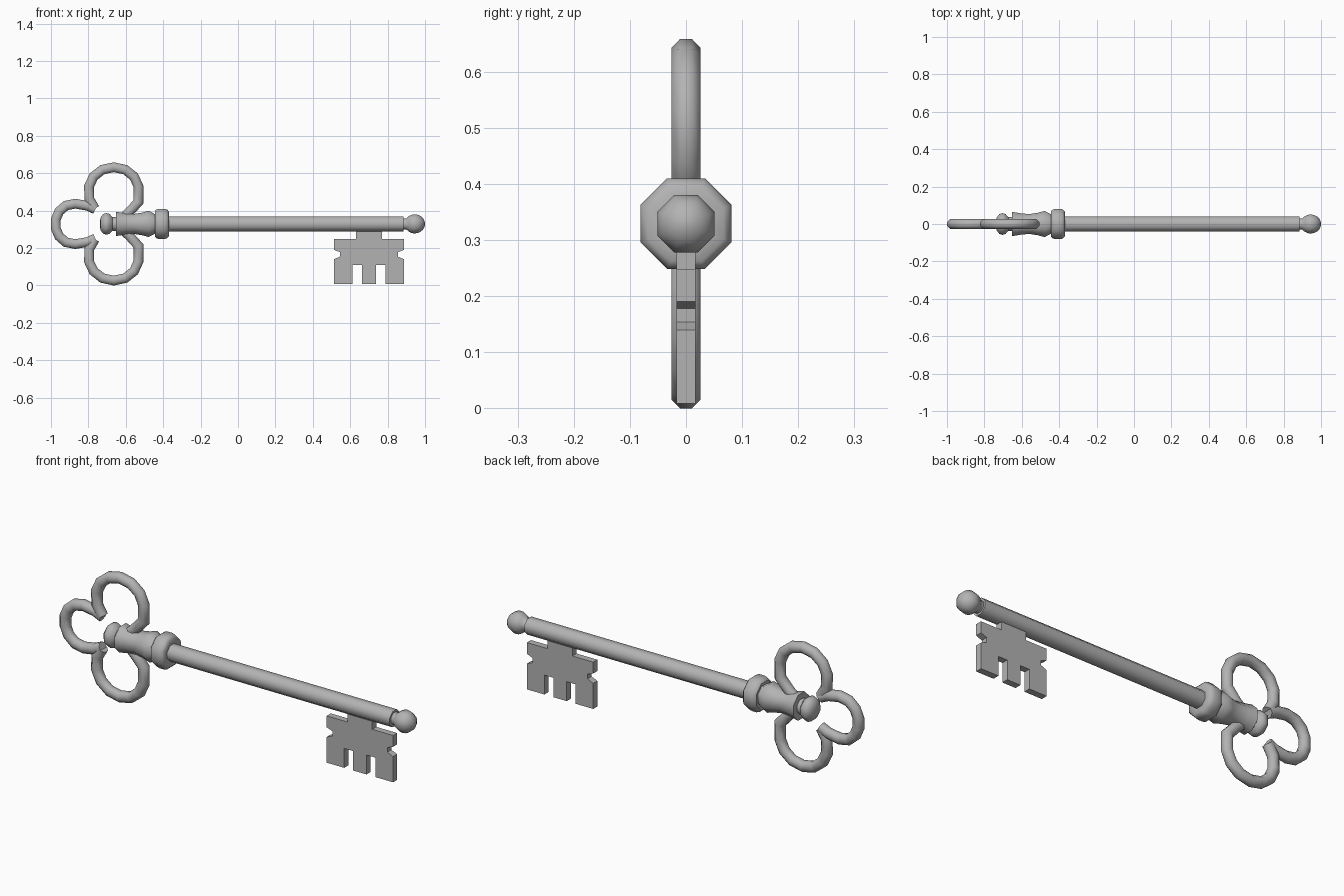
import bpy, bmesh, math
from mathutils import Vector

if "Cube" in bpy.data.objects:
    bpy.data.objects.remove(bpy.data.objects["Cube"])

AXIS_Z = 0.329
SIDES = 8
metal = bpy.data.materials.new("dark_grey_metal")
metal.diffuse_color = (0.45, 0.45, 0.45, 1)
metal.use_nodes = True
metal.node_tree.nodes["Principled BSDF"].inputs["Base Color"].default_value = metal.diffuse_color


def finish(name, bm, angle=None):
    bmesh.ops.recalc_face_normals(bm, faces=bm.faces)
    me = bpy.data.meshes.new(name)
    bm.to_mesh(me)
    bm.free()
    me.materials.append(metal)
    ob = bpy.data.objects.new(name, me)
    bpy.context.collection.objects.link(ob)
    if angle:
        bpy.ops.object.select_all(action='DESELECT')
        ob.select_set(True)
        bpy.context.view_layer.objects.active = ob
        bpy.ops.object.shade_smooth_by_angle(angle=math.radians(angle))
    return ob


def skin(name, rings):
    """Join rings of points into a capped tube."""
    bm = bmesh.new()
    loops = [[bm.verts.new(p) for p in ring] for ring in rings]
    for a, b in zip(loops, loops[1:]):
        for i in range(SIDES):
            j = (i + 1) % SIDES
            bm.faces.new((a[i], a[j], b[j], b[i]))
    bm.faces.new(loops[0])
    bm.faces.new(loops[-1])
    return finish(name, bm, 50)


def octagon(r):
    """Octagon with flats at distance r."""
    R = r / math.cos(math.pi / SIDES)
    return [(R * math.cos((i + .5) * math.tau / SIDES),
             R * math.sin((i + .5) * math.tau / SIDES)) for i in range(SIDES)]


def lathe(name, profile):
    """Turn an (x, radius) profile about the key's long axis."""
    return skin(name, [[(x, u, AXIS_Z + v) for u, v in octagon(r)] for x, r in profile])


def tube(name, path, r):
    """Sweep an octagon along an (x, z) path in the key's plane."""
    pts = [Vector(p) for p in path]
    rings = []
    for i, p in enumerate(pts):
        d0 = (p - pts[max(i - 1, 0)]).normalized() if i else (pts[1] - p).normalized()
        d1 = (pts[i + 1] - p).normalized() if i < len(pts) - 1 else d0
        t = (d0 + d1).normalized()
        n = Vector((-t.y, t.x)) / max(t.dot(d0), .5)
        rings.append([(p.x + n.x * u, v, p.y + n.y * u) for u, v in octagon(r)])
    return skin(name, rings)


# Turned parts along the shaft
lathe("shaft", [(-0.38, 0.04), (0.885, 0.04)])
ball = [(0.945 - 0.055 * math.cos(a), 0.051 * math.sin(a))
        for a in [math.radians(d) for d in (35, 55, 75, 90, 108, 126, 144, 162, 175)]]
lathe("tip_ball", [(0.88, 0.03)] + ball)
lathe("collar", [(-0.44, 0.045), (-0.445, 0.068), (-0.436, 0.077), (-0.42, 0.081),
                 (-0.394, 0.081), (-0.379, 0.077), (-0.37, 0.067), (-0.372, 0.04)])
lathe("bow_neck", [(-0.43, 0.045), (-0.478, 0.07), (-0.515, 0.06),
                   (-0.56, 0.053), (-0.605, 0.057), (-0.652, 0.065), (-0.653, 0.036)])
lathe("bow_neck_ring", [(-0.64, 0.037), (-0.672, 0.037)])
lathe("bow_knob", [(-0.665, 0.03), (-0.673, 0.037), (-0.686, 0.053), (-0.703, 0.058),
                   (-0.72, 0.053), (-0.734, 0.035), (-0.739, 0.012)])

# Trefoil bow: two mirrored side lobes and one end lobe
side = [(-0.765, 0.082), (-0.795, 0.133), (-0.797, 0.2), (-0.772, 0.253), (-0.725, 0.29),
        (-0.664, 0.303), (-0.603, 0.29), (-0.556, 0.253), (-0.532, 0.2), (-0.532, 0.118),
        (-0.58, 0.065), (-0.63, 0.02)]
tube("upper_lobe", [(x, AXIS_Z + z) for x, z in side], 0.0257)
tube("lower_lobe", [(x, AXIS_Z - z) for x, z in side], 0.0257)
half = [(-0.763, 0.078), (-0.805, 0.097), (-0.87, 0.108), (-0.92, 0.098),
        (-0.956, 0.067), (-0.974, 0.025)]
end = half + [(x, -z) for x, z in reversed(half)]
tube("end_lobe", [(x, AXIS_Z + z) for x, z in end], 0.0257)

# Bit: half outline mirrored about x = 0.70, then given thickness
right = [(0.07, 0.31), (0.07, 0.248), (0.1875, 0.248), (0.1875, 0.19), (0.155, 0.178),
         (0.155, 0.154), (0.1875, 0.14), (0.1875, 0.009), (0.0885, 0.009),
         (0.0885, 0.108), (0.0375, 0.108), (0.0375, 0.009)]
outline = right + [(-x, z) for x, z in reversed(right)]
bm = bmesh.new()
face = bm.faces.new([bm.verts.new((0.70 + x, -0.0165, z)) for x, z in outline])
ext = bmesh.ops.extrude_face_region(bm, geom=[face], use_keep_orig=True)
bmesh.ops.translate(bm, vec=(0, 0.033, 0),
                    verts=[g for g in ext["geom"] if isinstance(g, bmesh.types.BMVert)])
finish("bit", bm)
